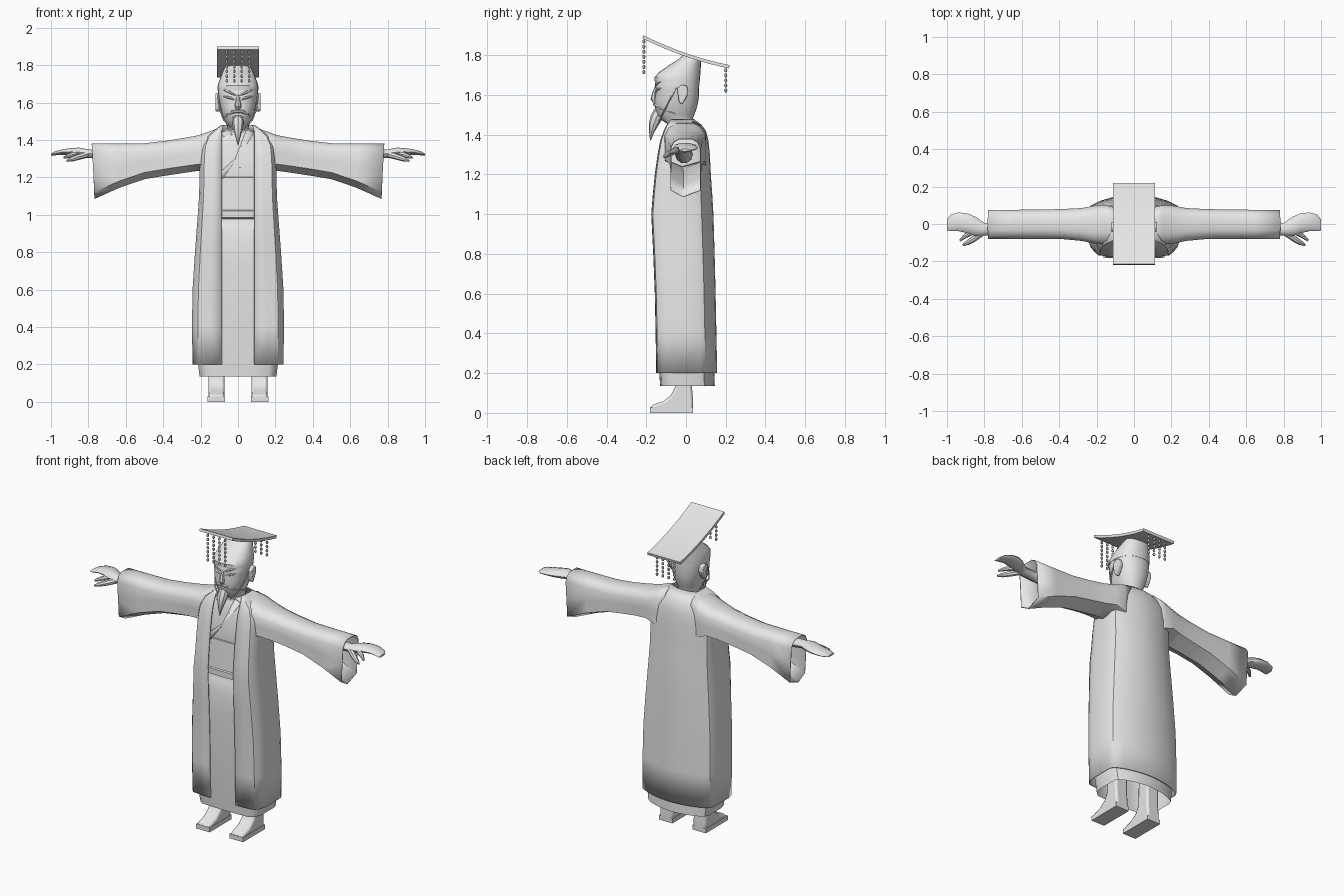
import bpy, bmesh, math
from mathutils import Vector

cube = bpy.data.objects.get("Cube")
if cube:
    bpy.data.objects.remove(cube, do_unlink=True)

grey = bpy.data.materials.new("light grey")
grey.use_nodes = True
grey.diffuse_color = (0.8, 0.8, 0.8, 1)
grey.node_tree.nodes["Principled BSDF"].inputs["Base Color"].default_value = (0.8, 0.8, 0.8, 1)


def finish(name, bm, mirror=False, thick=0, bevel=0, angle=38, recalc=True):
    """Turn a bmesh into a named, shaded object with its modifiers."""
    if recalc:
        bmesh.ops.recalc_face_normals(bm, faces=bm.faces)
    me = bpy.data.meshes.new(name)
    bm.to_mesh(me)
    bm.free()
    me.materials.append(grey)
    ob = bpy.data.objects.new(name, me)
    bpy.context.collection.objects.link(ob)
    bpy.ops.object.select_all(action='DESELECT')
    ob.select_set(True)
    bpy.context.view_layer.objects.active = ob
    bpy.ops.object.shade_smooth_by_angle(angle=math.radians(angle))
    if mirror:
        m = ob.modifiers.new("mirror", 'MIRROR')
        m.merge_threshold = 0.0005
    if thick:
        s = ob.modifiers.new("thickness", 'SOLIDIFY')
        s.thickness = thick
    if bevel:
        b = ob.modifiers.new("bevel", 'BEVEL')
        b.width, b.segments = bevel, 2
    return ob


def loft(name, rings, closed=True, caps=True, **kw):
    """Skin a list of equal-length point rings."""
    bm = bmesh.new()
    rows = [[bm.verts.new(p) for p in r] for r in rings]
    n = len(rows[0])
    for a, b in zip(rows, rows[1:]):
        for j in range(n if closed else n - 1):
            k = (j + 1) % n
            bm.faces.new((a[j], a[k], b[k], b[j]))
    if caps and closed:
        bm.faces.new(rows[0][::-1])
        bm.faces.new(rows[-1])
    return finish(name, bm, **kw)


def extrude_x(name, profile, x0, x1, **kw):
    return loft(name, [[(x, y, z) for y, z in profile] for x in (x0, x1)], **kw)


def tube(name, path, n=8, **kw):
    """Loft along a path of (x, y, z, radius)."""
    rings = []
    pts = [Vector(p[:3]) for p in path]
    for i, p in enumerate(path):
        d = (pts[min(i + 1, len(pts) - 1)] - pts[max(i - 1, 0)]).normalized()
        side = d.cross((0, 1, 0) if abs(d.y) < 0.8 else (0, 0, 1)).normalized()
        up = side.cross(d)
        rings.append([pts[i] + p[3] * (side * math.cos(t) + up * math.sin(t))
                      for t in (math.tau * j / n for j in range(n))])
    return loft(name, rings, **kw)


# Robe cross-section: half outline from the front edge round to the back centre
def half_ring(z, w, yf, yb, x0):
    d = yb - yf
    front = [(0, 0), (.4, .005), (.8, .025), (.93, .11), (1, .25), (1, .5), (1, .72)]
    back = [(.95, .81), (.75, .89), (.5, .95), (.25, .985), (0, 1)]
    return ([(x0 + (w - x0) * u, yf + t * d, z) for u, t in front]
            + [(w * u, yf + t * d, z) for u, t in back])


def robe(name, levels, x0, **kw):
    return loft(name, [half_ring(*l, min(x0, l[1] * .85)) for l in levels],
                closed=False, mirror=True, recalc=False, **kw)


outer = [(.2, .243, -.15, .157), (.4, .246, -.153, .153), (.6, .243, -.157, .149),
         (.8, .23, -.165, .144), (1, .215, -.175, .138), (1.1, .208, -.167, .132),
         (1.2, .206, -.157, .125), (1.3, .203, -.143, .12), (1.37, .195, -.13, .113),
         (1.42, .17, -.112, .1), (1.45, .13, -.098, .078), (1.48, .09, -.075, .038)]
robe("outer_robe", outer, .087, thick=.006)

inner = [(.135, .205, -.13, .145), (.25, .22, -.138, .14), (.5, .222, -.149, .138),
         (.75, .212, -.153, .13), (.88, .2, -.148, .125), (.94, .195, -.133, .122),
         (.98, .19, -.115, .12), (1.1, .18, -.13, .115), (1.2, .18, -.142, .11),
         (1.3, .175, -.128, .105), (1.37, .16, -.115, .1), (1.42, .125, -.1, .08),
         (1.46, .06, -.08, .03)]
robe("inner_robe", inner, 0)

sash = [(.978, .17, -.13, .1), (.985, .18, -.167, .1), (1.02, .18, -.167, .1),
        (1.025, .18, -.16, .1), (1.2, .175, -.148, .1), (1.205, .17, -.13, .1)]
robe("waist_sash", sash, 0)


# Crossed collar bands lying on the chest
def band(name, pts, lift):
    bm = bmesh.new()
    bm.faces.new([bm.verts.new((x, -.142 + max(0, z - 1.2) * .22 - lift, z)) for x, z in pts])
    finish(name, bm, thick=.005)


band("under_collar", [(-.09, 1.44), (-.045, 1.455), (.06, 1.27), (.01, 1.25)], .004)
band("over_collar", [(.09, 1.44), (.045, 1.455), (-.015, 1.3), (-.088, 1.235), (-.088, 1.185)], .01)


# Wide sleeves: (x, top, bottom, front, back, inset of the cuff's lower edge)
def sleeve_ring(x, zt, zb, yf, yb, lean):
    d = yb - yf
    prof = [(0, zb + .036), (0, (zt + zb) / 2), (0, zt - .045), (.1, zt - .015), (.28, zt), (.72, zt),
            (.9, zt - .015), (1, zt - .045), (1, (zt + zb) / 2), (1, zb + .034), (.42, zb)]
    return [(x - lean * (zt - z) / (zt - zb), yf + u * d, z) for u, z in prof]


sleeve = [(.09, 1.468, 1.2, -.09, .085, 0), (.15, 1.447, 1.215, -.11, .1, 0),
          (.21, 1.425, 1.235, -.105, .098, 0), (.28, 1.412, 1.225, -.09, .085, 0),
          (.38, 1.396, 1.21, -.081, .08, 0), (.5, 1.382, 1.19, -.079, .077, 0),
          (.64, 1.38, 1.145, -.079, .076, .008), (.782, 1.38, 1.085, -.079, .075, .016)]
loft("sleeves", [sleeve_ring(*s) for s in sleeve], caps=False, mirror=True, thick=.005)


# Hands: flat joined fingers, with separate forefinger and thumb
def hand_ring(x, y, ry, z, rz, n=10):
    return [(x, y + ry * math.cos(math.tau * j / n), z + rz * math.sin(math.tau * j / n))
            for j in range(n)]


hand = [(.45, -.01, .045, 1.3, .045), (.72, -.025, .035, 1.322, .028), (.8, -.028, .034, 1.327, .024),
        (.85, -.012, .052, 1.335, .025), (.89, .004, .053, 1.337, .021), (.94, .012, .05, 1.335, .015),
        (.98, .006, .044, 1.328, .011), (1.0, -.005, .03, 1.322, .006)]
loft("hands", [hand_ring(*h) for h in hand], mirror=True)
tube("forefingers", [(.85, -.035, 1.33, .016), (.9, -.062, 1.317, .013), (.93, -.088, 1.305, .006)], mirror=True)
tube("thumbs", [(.81, -.045, 1.322, .018), (.86, -.082, 1.307, .016), (.89, -.1, 1.297, .013),
                (.915, -.113, 1.288, .005)], mirror=True)

# Shoes with lower legs
shoe = [(-.18, .002), (-.18, .03), (-.165, .042), (-.115, .058), (-.075, .09), (-.055, .13), (-.05, .3),
        (.03, .3), (.03, .13), (.036, .06), (.036, .002)]
extrude_x("shoes", shoe, .072, .158, mirror=True, bevel=.012)
extrude_x("soles", [(-.181, 0), (-.181, .028), (.036, .028), (.036, 0)], .069, .162, mirror=True)

# Head levels: z, half width, front, back
head = [(1.4, .06, -.09, .03), (1.455, .056, -.095, .03), (1.475, .058, -.125, .032),
        (1.5, .07, -.147, .042), (1.54, .086, -.157, .056), (1.58, .096, -.158, .064),
        (1.62, .103, -.152, .066), (1.66, .108, -.155, .067), (1.72, .098, -.12, .066)]


def oval(z, w, yf, yb, slope=0, n=24, p=2.3):
    r = []
    for j in range(n):
        c, s = math.cos(math.tau * j / n), math.sin(math.tau * j / n)
        y = (yf + yb) / 2 + (yb - yf) / 2 * math.copysign(abs(s) ** (2 / p), s)
        r.append((w * math.copysign(abs(c) ** (2 / p), c), y, z - slope * y))
    return r


def face_y(x, z):
    """Front surface of the head at x, z."""
    for a, b in zip(head, head[1:]):
        if a[0] <= z <= b[0]:
            t = (z - a[0]) / (b[0] - a[0])
            w, yf, yb = (a[i] + t * (b[i] - a[i]) for i in (1, 2, 3))
            return (yf + yb) / 2 - (yb - yf) / 2 * max(0, 1 - (abs(x) / w) ** 2.3) ** (1 / 2.3)
    return 0


loft("head", [oval(*h) for h in head])

# Cap with sloping crown
cap = [(1.665, .109, -.157, .069), (1.69, .109, -.158, .071), (1.715, .101, -.135, .073),
       (1.75, .088, -.085, .075), (1.775, .078, -.045, .076)]
loft("cap", [oval(*c) for c in cap] + [oval(1.798, .07, -.012, .076, .34)])


# Facial features drawn as tapering strokes on the face
def stroke(name, pts):
    tube(name, [(x, face_y(x, z) - .001, z, r) for x, z, r in pts], n=6, mirror=True)


stroke("eyebrows", [(.014, 1.64, .004), (.045, 1.655, .007), (.07, 1.667, .006), (.092, 1.672, .002)])
stroke("eyes", [(.02, 1.615, .002), (.042, 1.625, .007), (.058, 1.629, .006), (.076, 1.632, .002)])
stroke("moustache", [(0, 1.553, .008), (.03, 1.55, .009), (.06, 1.53, .006), (.078, 1.505, .002)])
stroke("lips", [(0, 1.525, .006), (.018, 1.524, .005), (.03, 1.52, .002)])
tube("nose", [(0, -.146, 1.645, .008), (0, -.158, 1.61, .012), (0, -.16, 1.58, .018), (0, -.155, 1.565, .012)])
tube("beard", [(0, -.135, 1.515, .028), (0, -.15, 1.485, .03), (0, -.164, 1.45, .024),
               (0, -.174, 1.41, .012), (0, -.179, 1.37, .002)])
tube("chin_cords", [(.106, -.045, 1.64, .004), (.1, -.085, 1.57, .004), (.078, -.115, 1.51, .004),
                    (.04, -.135, 1.467, .004)], n=6, mirror=True)
ear = [(-.045, 1.63), (-.02, 1.652), (.005, 1.645), (.012, 1.61), (-.005, 1.575), (-.022, 1.55), (-.035, 1.565)]
extrude_x("ears", ear, .09, .121, mirror=True, bevel=.006)


# Curved hat board
def board_z(y):
    return 1.81 - .3465 * y + .335 * y * y


ys = [-.215 + .435 * i / 10 for i in range(11)]
board = [(y, board_z(y)) for y in ys] + [(y - .004, board_z(y) - .016) for y in reversed(ys)]
extrude_x("hat_board", board, -.113, .113)


# Hanging bead strings at both ends of the board
def bead_fringe(name, y, count, step):
    bm = bmesh.new()
    for x in (-.06, -.02, .02, .06):
        for i in range(count):
            made = bmesh.ops.create_uvsphere(bm, u_segments=6, v_segments=4, radius=.008)
            bmesh.ops.scale(bm, vec=(1, 1, 1.4), verts=made["verts"])
            bmesh.ops.translate(bm, vec=(x, y, board_z(y) - .03 - i * step), verts=made["verts"])
    finish(name, bm)


bead_fringe("front_beads", -.212, 7, .0255)
bead_fringe("back_beads", .2, 5, .0255)
